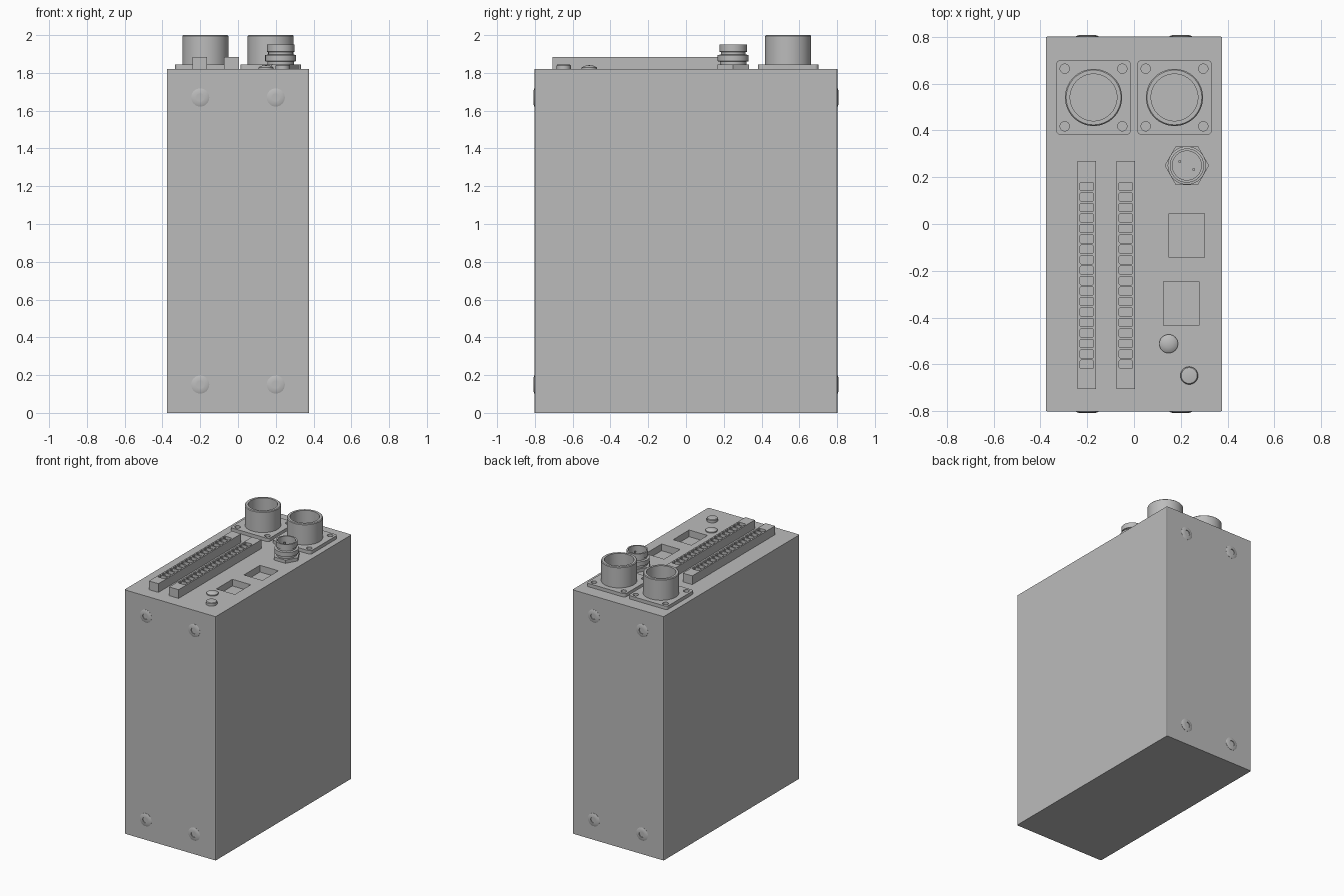
import bpy, bmesh, math
from mathutils import Matrix, Vector

if "Cube" in bpy.data.objects:
    bpy.data.objects.remove(bpy.data.objects["Cube"])

TOP = 1.82

grey = bpy.data.materials.new("plain grey")
grey.use_nodes = True
COLOUR = (0.5, 0.5, 0.5, 1)
grey.diffuse_color = COLOUR
grey.node_tree.nodes["Principled BSDF"].inputs["Base Color"].default_value = COLOUR


def finish(name, bm, smooth=True):
    bmesh.ops.recalc_face_normals(bm, faces=bm.faces)
    mesh = bpy.data.meshes.new(name)
    bm.to_mesh(mesh)
    bm.free()
    obj = bpy.data.objects.new(name, mesh)
    bpy.context.collection.objects.link(obj)
    mesh.materials.append(grey)
    bpy.ops.object.select_all(action='DESELECT')
    obj.select_set(True)
    bpy.context.view_layer.objects.active = obj
    if smooth:
        bpy.ops.object.shade_smooth_by_angle(angle=math.radians(30))
    return obj


def add_box(bm, x0, x1, y0, y1, z0, z1, radius=0, segments=1):
    """Box with optionally rounded upright edges."""
    size = (x1 - x0, y1 - y0, z1 - z0)
    centre = Vector((x0 + x1, y0 + y1, z0 + z1)) / 2
    verts = bmesh.ops.create_cube(bm, size=1, matrix=Matrix.Translation(centre) @ Matrix.Diagonal((*size, 1)))["verts"]
    if radius:
        edges = {e for v in verts for e in v.link_edges
                 if abs(e.verts[0].co.z - e.verts[1].co.z) > size[2] / 2}
        bmesh.ops.bevel(bm, geom=list(edges), offset=radius, segments=segments,
                        profile=0.5, affect='EDGES')


def add_cylinder(bm, centre, radius, z0, z1, sides=32):
    bmesh.ops.create_cone(bm, cap_ends=True, segments=sides, radius1=radius, radius2=radius,
                          depth=z1 - z0, matrix=Matrix.Translation((*centre, (z0 + z1) / 2)))


def lathe(name, profile, location, sides=48, tilt=0):
    """Spin (radius, height) points about the local z axis."""
    bm = bmesh.new()
    verts = [bm.verts.new((r, 0, z)) for r, z in profile]
    edges = [bm.edges.new(pair) for pair in zip(verts, verts[1:])]
    bmesh.ops.spin(bm, geom=verts + edges, cent=(0, 0, 0), axis=(0, 0, 1),
                   angle=math.tau, steps=sides, use_duplicate=False)
    bmesh.ops.remove_doubles(bm, verts=bm.verts, dist=0.0001)
    bm.transform(Matrix.Translation(location) @ Matrix.Rotation(tilt, 4, 'X'))
    return finish(name, bm)


def cut(obj, bm):
    """Subtract a temporary cutter mesh."""
    cutter = finish("cutter", bm, False)
    cutter.hide_render = True
    mod = obj.modifiers.new("cut", 'BOOLEAN')
    mod.operation, mod.solver, mod.object = 'DIFFERENCE', 'EXACT', cutter
    bpy.context.view_layer.objects.active = obj
    bpy.ops.object.modifier_apply(modifier=mod.name)
    bpy.data.objects.remove(cutter)


# Case with two rectangular recesses in its top
bm = bmesh.new()
add_box(bm, -0.377, 0.377, -0.802, 0.802, 0, TOP, 0.008, 2)
case = finish("case", bm, False)
bm = bmesh.new()
for x, y in ((0.226, -0.05), (0.202, -0.34)):
    add_box(bm, x - 0.076, x + 0.076, y - 0.094, y + 0.094, TOP - 0.05, TOP + 0.05)
cut(case, bm)

# Two large round connectors on square flanges
for side, x in (("right", -0.173), ("left", 0.173)):
    y = 0.541
    bm = bmesh.new()
    add_box(bm, x - 0.16, x + 0.16, y - 0.16, y + 0.16, TOP, TOP + 0.025, 0.02, 4)
    flange = finish(side + "_flange", bm)
    bm = bmesh.new()
    for sx in (-1, 1):
        for sy in (-1, 1):
            add_cylinder(bm, (x + sx * 0.123, y + sy * 0.123), 0.02, TOP + 0.001, TOP + 0.05)
    cut(flange, bm)
    lathe(side + "_connector_tube",
          [(0.122, 0), (0.122, 0.175), (0.117, 0.18), (0.1, 0.18), (0.1, 0.03), (0, 0.03)],
          (x, y, TOP), 64)

# Small two-pin connector on a hexagonal nut
PLUG = (0.226, 0.25)
bm = bmesh.new()
bmesh.ops.create_cone(bm, cap_ends=True, segments=6, radius1=0.095, radius2=0.095, depth=0.024,
                      matrix=Matrix.Translation((*PLUG, TOP + 0.012)) @ Matrix.Rotation(math.pi / 6, 4, 'Z'))
finish("hex_nut", bm, False)
lathe("plug_shell",
      [(0.07, 0.02), (0.07, 0.04), (0.082, 0.042), (0.082, 0.075), (0.066, 0.077), (0.066, 0.09),
       (0.073, 0.092), (0.073, 0.13), (0.062, 0.13), (0.062, 0.05), (0, 0.05)], (*PLUG, TOP))
bm = bmesh.new()
for s in (-1, 1):
    add_cylinder(bm, (PLUG[0] + s * 0.03, PLUG[1] - s * 0.017), 0.006, TOP + 0.05, TOP + 0.1, 12)
finish("plug_pins", bm)

# Two terminal strips, each with a row of eighteen pockets
for side, x in (("right", -0.202), ("left", -0.035)):
    bm = bmesh.new()
    add_box(bm, x - 0.039, x + 0.039, -0.706, 0.27, TOP, TOP + 0.065)
    strip = finish(side + "_terminal_strip", bm, False)
    bm = bmesh.new()
    for i in range(18):
        y = 0.16 - i * 0.0447
        add_box(bm, x - 0.029, x + 0.029, y - 0.0175, y + 0.0175, TOP + 0.025, TOP + 0.1, 0.004)
    cut(strip, bm)

# Domed lamp and push button
lathe("lamp", [(0.04, 0), (0.04, 0.008), (0.032, 0.014), (0.018, 0.019), (0, 0.021)],
      (0.148, -0.512, TOP), 32)
lathe("push_button", [(0.038, 0), (0.038, 0.018), (0.034, 0.023), (0.03, 0.024), (0, 0.024)],
      (0.236, -0.648, TOP), 32)

# Thin screw heads with a socket, on the front and back faces
for face, s in (("front", -1), ("back", 1)):
    for x in (-0.2, 0.2):
        for z in (0.15, 1.67):
            lathe(face + "_screw",
                  [(0.048, -0.002), (0.048, 0.001), (0.038, 0.005), (0.022, 0.006), (0.022, 0.001), (0, 0.001)],
                  (x, s * 0.802, z), 32, -s * math.pi / 2)
